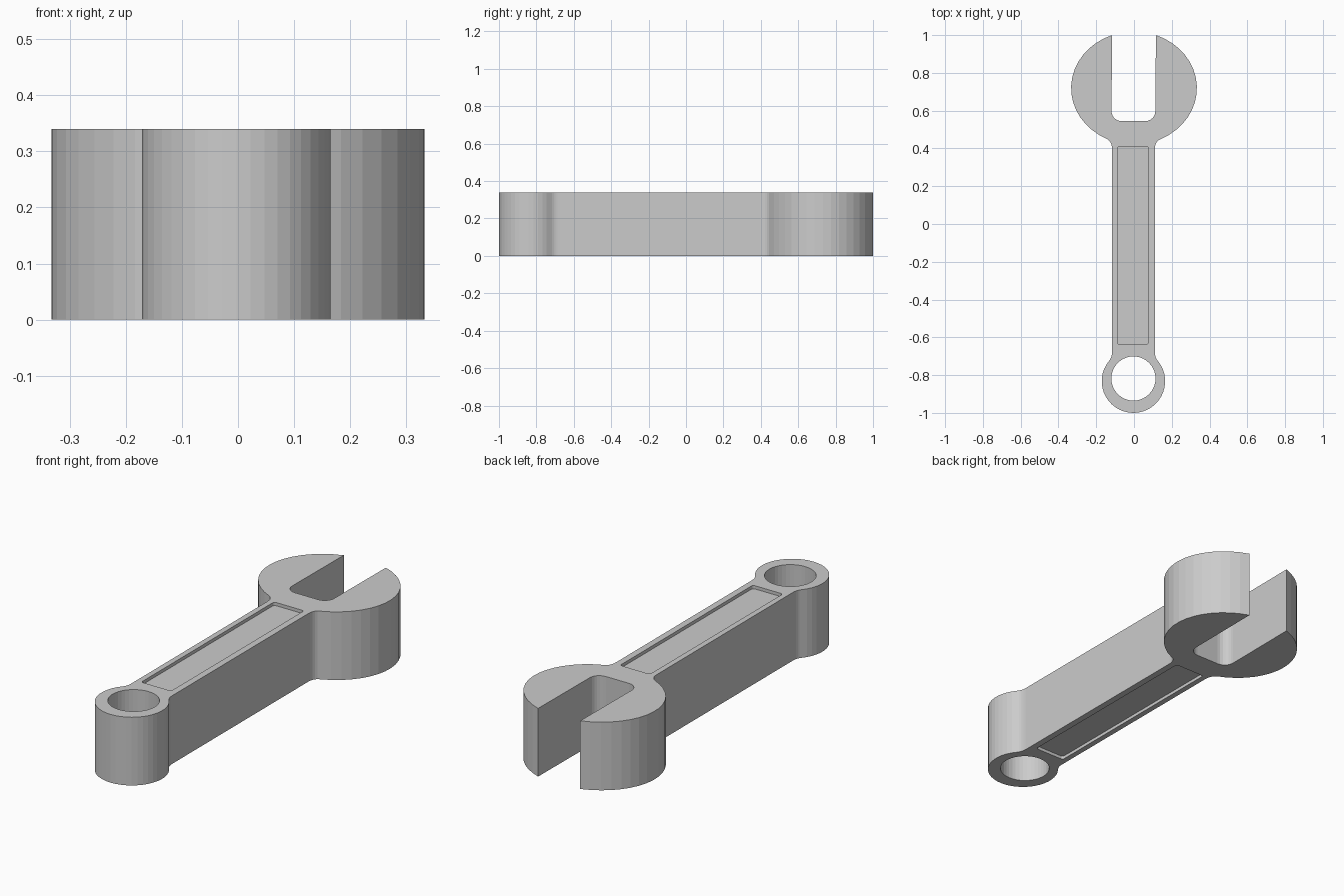
import bpy, bmesh
from math import sin, cos, radians

if "Cube" in bpy.data.objects:
    bpy.data.objects.remove(bpy.data.objects["Cube"])

HEIGHT = 0.34
OX = -0.003          # handle and ring sit slightly off the head's centre line


def arc(cx, cy, rx, ry, a0, a1, n):
    angles = [radians(a0 + (a1 - a0) * i / n) for i in range(n + 1)]
    return [(cx + rx * cos(a), cy + ry * sin(a)) for a in angles]


def blend(p, c, q, n=5):
    # curved corner from p to q, pulled towards c
    return [tuple((1-t)**2 * p[k] + 2*t*(1-t) * c[k] + t*t * q[k] for k in (0, 1))
            for t in (i / n for i in range(n + 1))]


def half_outline(side):
    ring = arc(0, -0.832, 0.168, 0.168, -90, 40, 15)
    head = arc(0, 0.72, 0.333, 0.2985, -65, 69.6, 16)
    neck_low = blend(ring[-1], (0.113, -0.705), (0.113, -0.675))
    neck_high = blend((0.113, 0.395), (0.113, 0.436), head[0])
    slot = arc(0.064, 0.597, 0.052, 0.052, 0, -90, 6)
    place = lambda pts, ox: [(side * x + ox, y) for x, y in pts]
    return (place(ring[:-1] + neck_low + neck_high[:-1], OX)
            + place(head, 0) + place(slot, OX))


def prism(name, outline, z0, z1):
    bm = bmesh.new()
    face = bm.faces.new([bm.verts.new((x, y, z0)) for x, y in outline])
    up = bmesh.ops.extrude_face_region(bm, geom=[face])["geom"]
    bmesh.ops.translate(bm, vec=(0, 0, z1 - z0),
                        verts=[v for v in up if isinstance(v, bmesh.types.BMVert)])
    bmesh.ops.recalc_face_normals(bm, faces=bm.faces)
    mesh = bpy.data.meshes.new(name)
    bm.to_mesh(mesh)
    bm.free()
    ob = bpy.data.objects.new(name, mesh)
    bpy.context.collection.objects.link(ob)
    return ob


def cut(target, cutter):
    mod = target.modifiers.new(cutter.name, 'BOOLEAN')
    mod.operation, mod.solver, mod.object = 'DIFFERENCE', 'EXACT', cutter
    cutter.hide_render = True
    cutter.hide_set(True)


# Spanner body: open jaw, handle and ring in one outline
right, left = half_outline(1), half_outline(-1)
wrench = prism("wrench_body", right + left[:0:-1], 0, HEIGHT)

# Through hole in the ring end
cut(wrench, prism("ring_hole_cutter",
                  arc(OX, -0.818, 0.117, 0.117, 0, 360, 40)[:-1], -0.1, HEIGHT + 0.1))

# Shallow rounded panels on both faces of the handle
x0, x1, y0, y1, r = -0.088, 0.077, -0.637, 0.41, 0.012
panel = (arc(x1 - r, y1 - r, r, r, 0, 90, 3) + arc(x0 + r, y1 - r, r, r, 90, 180, 3)
         + arc(x0 + r, y0 + r, r, r, 180, 270, 3) + arc(x1 - r, y0 + r, r, r, 270, 360, 3))
DEPTH = 0.016
cut(wrench, prism("top_panel_cutter", panel, HEIGHT - DEPTH, HEIGHT + 0.1))
cut(wrench, prism("bottom_panel_cutter", panel, -0.1, DEPTH))
